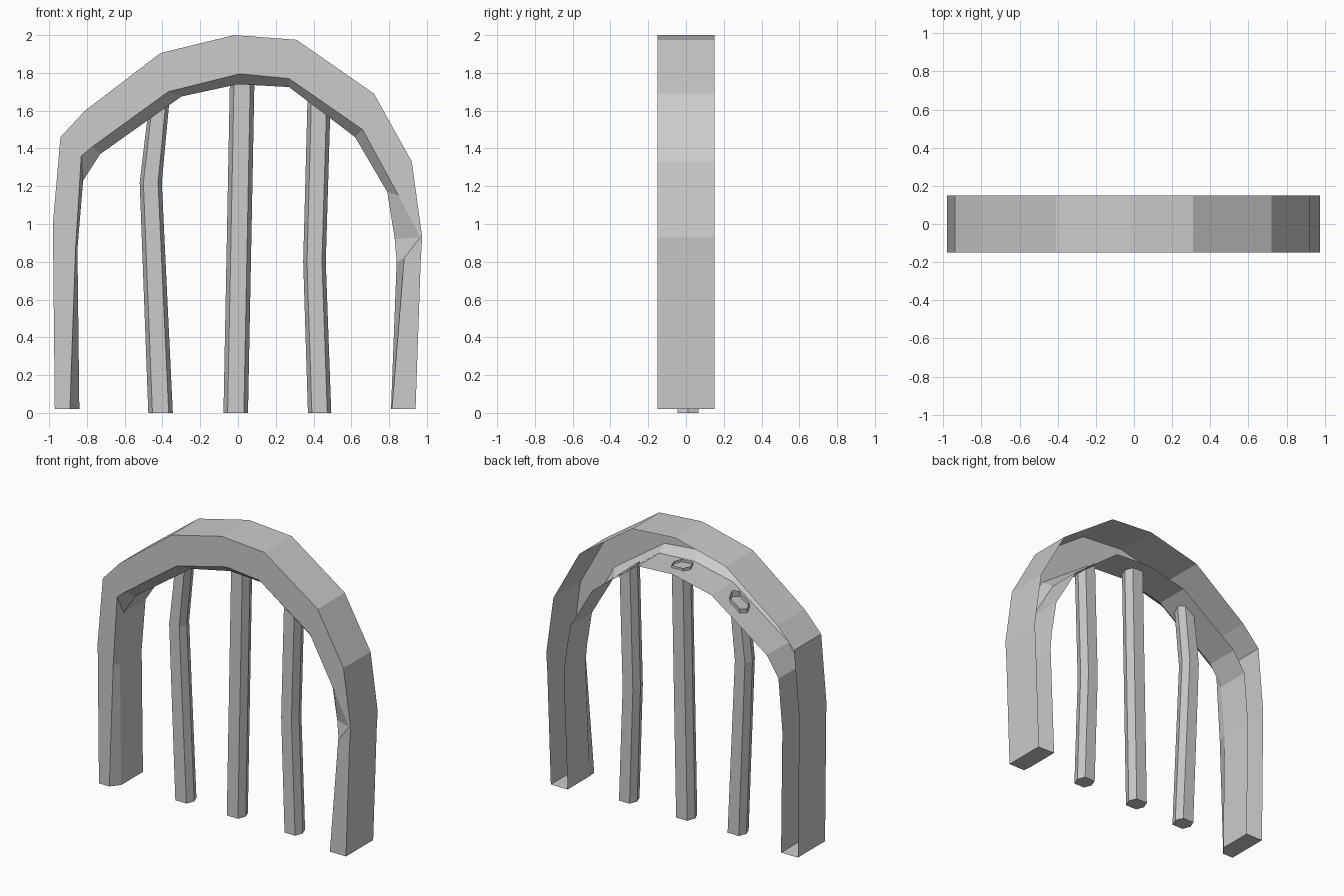
import bpy
import bmesh

default_cube = bpy.data.objects.get("Cube")
if default_cube:
    bpy.data.objects.remove(default_cube, do_unlink=True)

grey = bpy.data.materials.new("light_grey")
grey.use_nodes = True
grey.diffuse_color = (0.6, 0.6, 0.6, 1)
grey.node_tree.nodes["Principled BSDF"].inputs["Base Color"].default_value = (0.6, 0.6, 0.6, 1)


def loft(name, rings, closed, cap_start, cap_end):
    """Skin a list of equal-length rings into one flat-shaded object."""
    bm = bmesh.new()
    verts = [[bm.verts.new(point) for point in ring] for ring in rings]
    count = len(rings[0])
    for near, far in zip(verts, verts[1:]):
        for i in range(count if closed else count - 1):
            j = (i + 1) % count
            bm.faces.new((near[i], near[j], far[j], far[i]))
    if cap_start:
        bm.faces.new(verts[0][::-1])
    if cap_end:
        bm.faces.new(verts[-1])
    mesh = bpy.data.meshes.new(name)
    bm.to_mesh(mesh)
    bm.free()
    mesh.materials.append(grey)
    obj = bpy.data.objects.new(name, mesh)
    bpy.context.scene.collection.objects.link(obj)
    return obj


# Arch: a channel, open at the back, with a chamfered inner front edge
FRONT, CHAMFER, BACK = -0.15, -0.09, 0.15
outer = [(-.97, .02), (-.98, 1), (-.94, 1.46), (-.81, 1.6), (-.41, 1.905), (-.02, 2),
         (.31, 1.975), (.72, 1.69), (.92, 1.33), (.975, .93), (.967, .8), (.94, .02)]
front_inner = [(-.89, .02), (-.86, .87), (-.83, 1.36), (-.77, 1.41), (-.37, 1.7), (.01, 1.795),
               (.27, 1.77), (.66, 1.5), (.85, 1.15), (.965, .93), (.88, .82), (.815, .02)]
soffit = [(-.84, .02), (-.85, .87), (-.82, 1.23), (-.73, 1.37), (-.3, 1.675), (0, 1.74),
          (.27, 1.725), (.62, 1.46), (.79, 1.17), (.83, .92), (.84, .8), (.81, .02)]

arch_rings = []
for (ox, oz), (fx, fz), (sx, sz) in zip(outer, front_inner, soffit):
    arch_rings.append([(ox, BACK, oz), (ox, FRONT, oz), (fx, FRONT, fz),
                       (sx, CHAMFER, sz), (sx, BACK, sz)])
loft("arch_frame", arch_rings, closed=False, cap_start=True, cap_end=True)

# Bars: bent six-sided tubes, open at the top where they enter the arch
section = [(-.065, 0), (-.043, -.055), (.043, -.055), (.065, 0), (.043, .055), (-.043, .055)]


def bar(name, path, top_slope):
    rings = []
    for x, z, width in path:
        slope = top_slope if z == path[-1][1] else 0
        rings.append([(x + px * width, py + .01, z + px * slope) for px, py in section])
    loft(name, rings, closed=True, cap_start=True, cap_end=False)


bar("right_bar", [(-.41, 0, 1), (-.462, 1.22, .9), (-.42, 1.62, .9)], top_slope=.75)
bar("middle_bar", [(-.012, 0, 1), (.022, 1.755, 1)], top_slope=0)
bar("left_bar", [(.432, 0, .95), (.405, .8, .92), (.428, 1.62, .92)], top_slope=-.76)
